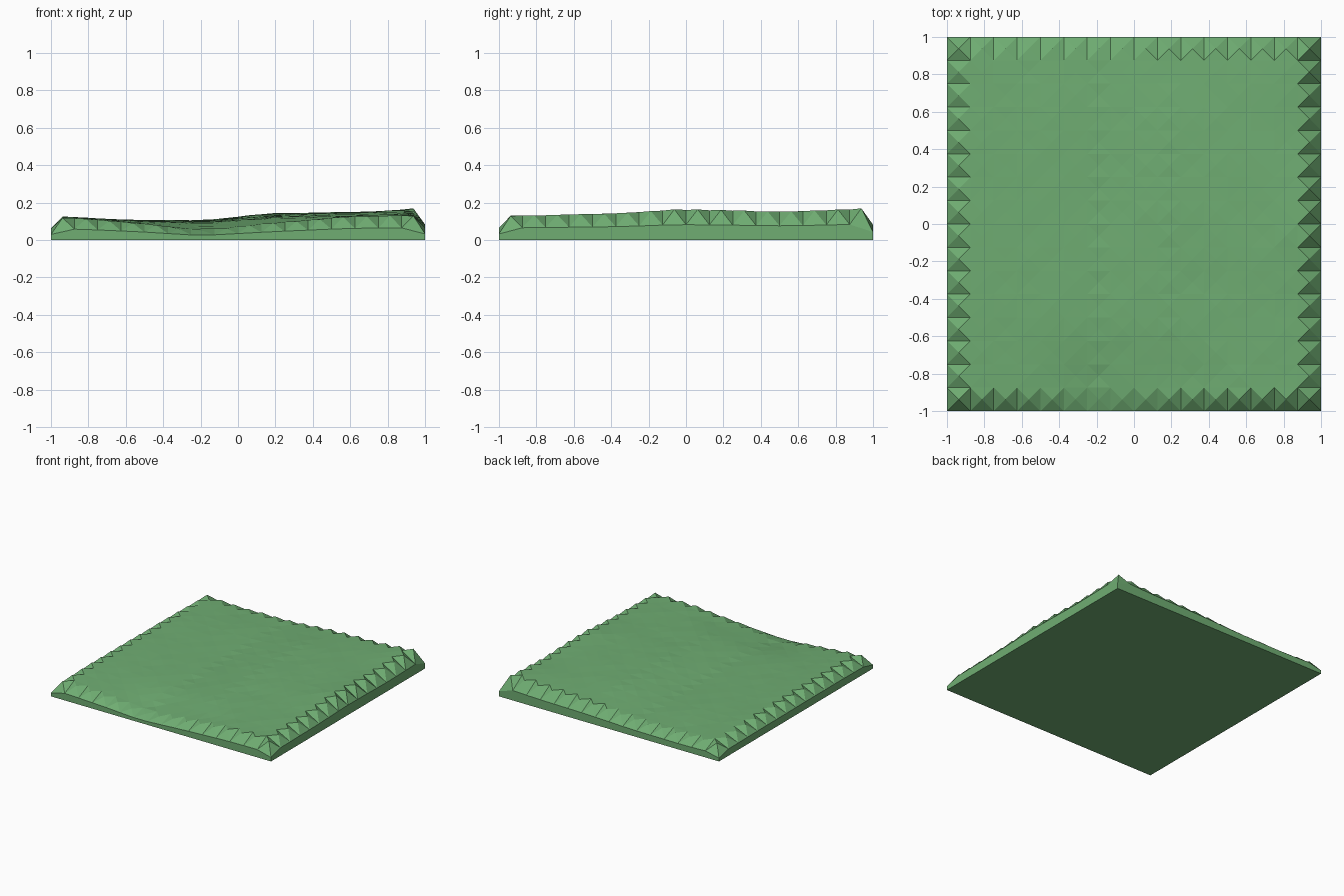
import bpy, bmesh, random

if "Cube" in bpy.data.objects:
    bpy.data.objects.remove(bpy.data.objects["Cube"])

random.seed(4)
N = 16                 # cells per side
S = 2 / N              # cell size

# Coarse relief: heights at control columns (x) and rows (front to back)
COLS = [-0.94, -0.6, -0.2, 0.2, 0.6, 0.94]
ROWS = [-0.94, -0.5, 0.0, 0.5, 0.94]
RELIEF = [
    [0.120, 0.095, 0.050, 0.090, 0.125, 0.130],
    [0.128, 0.105, 0.095, 0.122, 0.136, 0.138],
    [0.122, 0.108, 0.100, 0.140, 0.147, 0.165],
    [0.120, 0.106, 0.106, 0.144, 0.150, 0.150],
    [0.110, 0.095, 0.103, 0.130, 0.145, 0.168],
]


def blend(knots, values, t):
    """Smooth interpolation between neighbouring knots."""
    t = min(max(t, knots[0]), knots[-1])
    i = max(k for k in range(len(knots) - 1) if knots[k] <= t)
    f = (t - knots[i]) / (knots[i + 1] - knots[i])
    f = 0.5 * f + 0.5 * f * f * (3 - 2 * f)
    return values[i] * (1 - f) + values[i + 1] * f


def relief(x, y):
    return blend(ROWS, [blend(COLS, row, x) for row in RELIEF], y)


# Cell-centre heights, with a slight roughness
height = {(i, j): relief(-1 + (i + .5) * S, -1 + (j + .5) * S) + random.uniform(-.002, .002)
          for i in range(N) for j in range(N)}


def corner_height(i, j):
    """Average of the four touching cells; outside counts as zero."""
    return sum(height.get((i - a, j - b), 0) for a in (0, 1) for b in (0, 1)) / 4


bm = bmesh.new()
corner = {(i, j): bm.verts.new((-1 + i * S, -1 + j * S, corner_height(i, j)))
          for i in range(N + 1) for j in range(N + 1)}

# Ground surface: each cell is a fan of four triangles
for (i, j), h in height.items():
    mid = bm.verts.new((-1 + (i + .5) * S, -1 + (j + .5) * S, h))
    ring = [corner[i, j], corner[i + 1, j], corner[i + 1, j + 1], corner[i, j + 1]]
    for k in range(4):
        bm.faces.new((ring[k], ring[(k + 1) % 4], mid))

# Side walls and flat underside
rim = ([corner[i, 0] for i in range(N)] + [corner[N, j] for j in range(N)] +
       [corner[i, N] for i in range(N, 0, -1)] + [corner[0, j] for j in range(N, 0, -1)])
base = [bm.verts.new((v.co.x, v.co.y, 0)) for v in rim]
for k in range(len(rim)):
    n = (k + 1) % len(rim)
    bm.faces.new((base[k], base[n], rim[n], rim[k]))
bm.faces.new(base[::-1])
bmesh.ops.recalc_face_normals(bm, faces=bm.faces)

mesh = bpy.data.meshes.new("terrain_tile")
bm.to_mesh(mesh)
bm.free()
tile = bpy.data.objects.new("terrain_tile", mesh)
bpy.context.collection.objects.link(tile)

# Grass green
grass = bpy.data.materials.new("grass")
grass.diffuse_color = (0.16, 0.42, 0.17, 1)
grass.use_nodes = True
grass.node_tree.nodes["Principled BSDF"].inputs["Base Color"].default_value = grass.diffuse_color
mesh.materials.append(grass)
